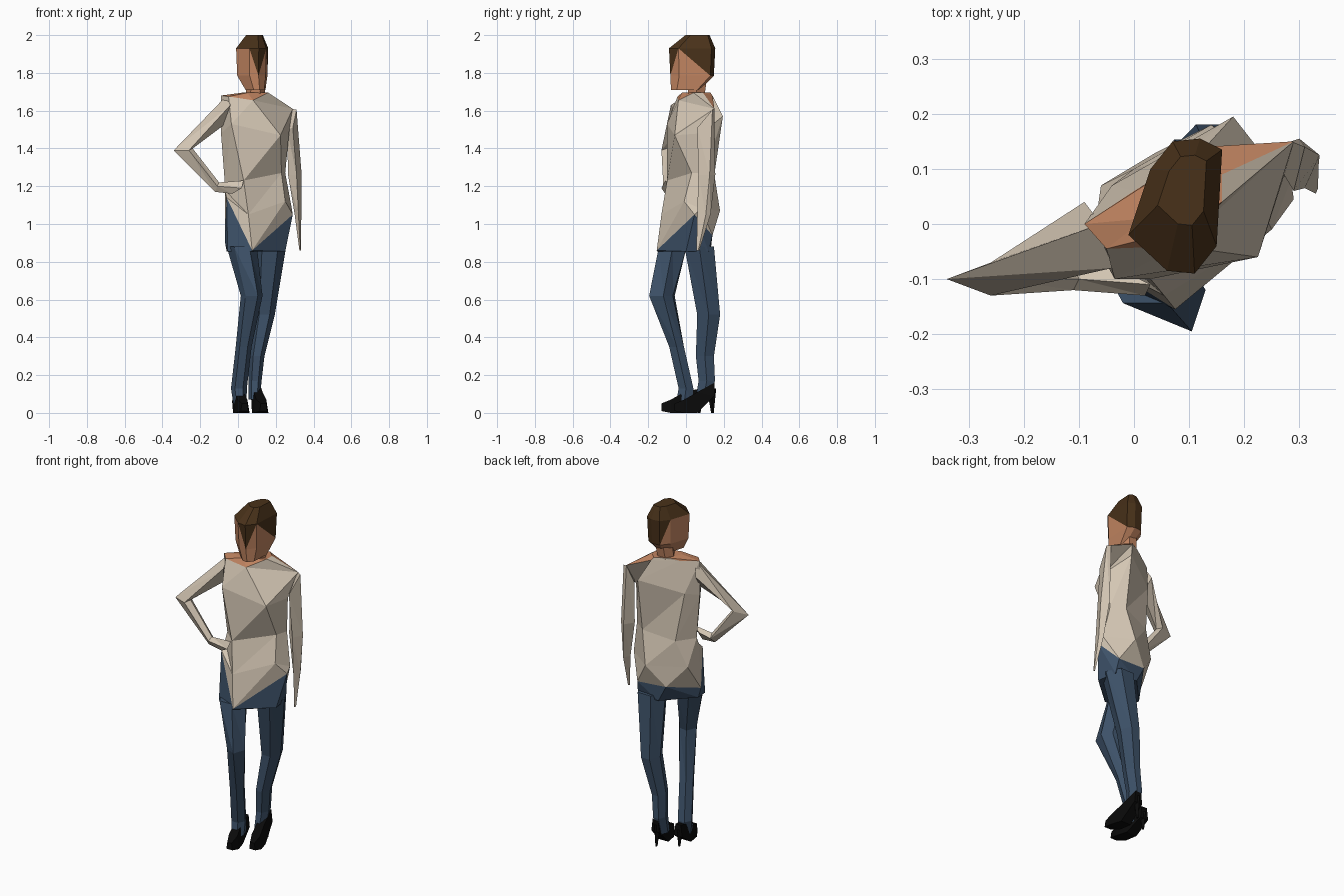
import bpy
import bmesh
from math import cos, sin, tau

cube = bpy.data.objects.get("Cube")
if cube:
    bpy.data.objects.remove(cube, do_unlink=True)


def make_material(name, color):
    material = bpy.data.materials.new(name)
    material.use_nodes = True
    material.diffuse_color = (*color, 1)
    shader = material.node_tree.nodes["Principled BSDF"]
    shader.inputs["Base Color"].default_value = (*color, 1)
    shader.inputs["Roughness"].default_value = 0.9
    return material


knit = make_material("cream knit", (0.65, 0.56, 0.45))
denim = make_material("blue denim", (0.046, 0.082, 0.138))
skin = make_material("warm skin", (0.54, 0.235, 0.12))
hair = make_material("brown hair", (0.066, 0.031, 0.01))
leather = make_material("black leather", (0.003, 0.003, 0.003))


def loft(name, rings, materials, rule=None, flipped=()):
    """Skin a stack of equal rings (hundredths of a unit) with triangles.
    The rule gives a material index from band, side and upper triangle;
    flipped sides take the other diagonal."""
    mesh = bpy.data.meshes.new(name)
    bm = bmesh.new()
    stack = [[bm.verts.new([c / 100 for c in point]) for point in ring]
             for ring in rings]
    for band, (low, high) in enumerate(zip(stack, stack[1:])):
        count = len(low)
        for side in range(count):
            after = (side + 1) % count
            a, b, c, d = low[side], low[after], high[after], high[side]
            if side in flipped:
                triangles = ((a, b, c), (a, c, d))
            else:
                triangles = ((a, b, d), (b, c, d))
            for upper, corners in enumerate(triangles):
                face = bm.faces.new(corners)
                if rule:
                    face.material_index = rule(band, side, upper)
    bm.faces.new(stack[0][::-1])
    cap = bm.faces.new(stack[-1])
    if rule:
        cap.material_index = rule(len(stack) - 1, 0, 0)
    bmesh.ops.recalc_face_normals(bm, faces=bm.faces)
    bm.to_mesh(mesh)
    bm.free()
    for material in materials:
        mesh.materials.append(material)
    obj = bpy.data.objects.new(name, mesh)
    bpy.context.collection.objects.link(obj)
    return obj


def oval(x, y, z, rx, ry, sides=6):
    return [(x + rx * cos(tau * i / sides), y + ry * sin(tau * i / sides), z)
            for i in range(sides)]


def level(z, *points):
    return [(x, y, z) for x, y in points]


# Sweater: right side, front right, front left, left side, back left, back right
hem = [(-6, -7, 114), (7.5, -15.5, 86), (29, 4.5, 105),
       (22, 14, 94), (4, 13, 95), (-7, -4, 91)]
hips = [(-7, -2, 118), (5.5, -13, 105), (25, -1, 112),
        (28.5, 8, 108), (14, 18, 107), (-6, 7, 107)]
waist = [(-7, 0, 122), (3, -10, 123), (23, 3, 127),
         (25, 10, 127), (18, 15, 126), (0, 10, 122)]
chest = [(-9, 0, 148), (-3.5, -10, 153), (22.5, -6, 147),
         (27, 8, 148), (18, 19.5, 157), (-4, 7, 150)]
collar = [(-9, 0, 168), (-5, -4.5, 167.5), (8, -4, 165.5),
          (29, 15, 161), (13, 14, 168), (0, 6, 168)]
loft("sweater", [hem, hips, waist, chest, collar], [knit], flipped=range(6))


# Neckline: bare at the throat and shoulders, knit at left front and back
def neckline_rule(band, side, upper):
    return int(band == 0 and side in (2, 4))


neck_base = level(169.5, (2, 1), (5, -2), (16, 4), (16, 9), (12, 13), (5, 9))
loft("neckline", [collar, neck_base], [skin, knit], neckline_rule)
loft("neck", [oval(9, 5.5, 168, 5, 5), oval(10, 6, 178, 5, 6)], [skin])

# Head: outline runs round from the right temple by way of the face
outline = [(-1, -2), (6, -8.5), (11, -9), (15, -4),
           (16, 13.5), (12, 15.5), (7, 15), (3, 10)]


def head_ring(z, scale, x=9, y=3):
    return [(x + (px - 9) * scale, y + (py - 3) * scale, z)
            for px, py in outline]


def hair_rule(band, side, upper):
    fringe = side in (1, 2, 3, 6) and upper
    return int(band > 1 or band == 1 and (fringe or side in (4, 5)))


loft("head", [head_ring(171, 0.62, 10.2, -0.5), head_ring(178.5, 0.94),
              head_ring(193, 1), head_ring(200, 0.52, 9.5, 6)],
     [skin, hair], hair_rule, flipped=(2, 6))

# Trousers: hip block and two bent legs
seat = level(85.5, (-5.5, -10), (7, -15.3), (25, 0),
             (23, 12), (9, 13), (-6, -3))
loft("trouser_seat", [seat, hem], [denim])
right_knee = level(62, (13, -12), (9, -7), (4, -6),
                   (1.5, -12), (4, -16), (10.5, -19.5))
loft("right_trouser_leg",
     [oval(1, -1, 5, 3.5, 5), oval(0.5, 0, 13, 4.2, 4.5),
      oval(3, -5, 35, 4.2, 4.5), right_knee,
      oval(2, -7, 88, 8, 8.5)], [denim])
loft("left_trouser_leg",
     [oval(8.5, 9, 7, 3, 4.5), oval(9, 11, 17, 3.5, 5),
      oval(10, 10, 30, 4, 5.5), oval(14, 12, 52, 5.5, 7),
      oval(17, 7, 88, 8.5, 9)], [denim])

# Arms: each ring lists the outer, front, inner and back corners
loft("right_arm_on_hip",
     [[(-6, 0, 168), (-4, -8, 163), (-8, -2, 152), (-9, 4, 160)],
      [(-34, -10, 139), (-26, -13, 139), (-24, -10, 140), (-26, -7, 140)],
      [(-12, -10, 117), (-11, -12, 120), (-10, -10, 122), (-11, -7, 120)],
      [(-3, -11, 116), (2, -13, 119), (3, -11, 123), (-3, -8, 121)]],
     [knit])
loft("left_arm",
     [[(31, 14, 160.5), (29, 6, 151), (26, 11, 150), (28.5, 15, 161)],
      level(126, (33.7, 12.5), (31, 6.5), (26.5, 10), (30, 15.5)),
      level(105, (33.5, 10.5), (32, 6), (30, 9), (32, 13)),
      level(86, (33.4, 6.5), (33, 5.5), (32.5, 6), (33, 7))],
     [knit])


# Shoes: sections run from toe to ankle, then a tapered heel
def shoe(side, x, y, lift, toe_shift):
    def section(along, width, bottom, top, shift=0):
        cx, cy = x + shift, y + along
        return [(cx - width, cy, bottom), (cx + width, cy, bottom),
                (cx + width * 0.7, cy, top), (cx - width * 0.7, cy, top)]

    loft(side + "_shoe",
         [section(-16, 2, 1, 5, toe_shift),
          section(-11, 3.8, 0, 7, toe_shift * 0.7),
          section(-4, 3.3, 0, 11, toe_shift * 0.3),
          section(5, 2.6, 6 + lift, 13 + lift)], [leather])
    loft(side + "_shoe_heel",
         [oval(x, y + 4, 0, 0.7, 0.7, 4),
          oval(x, y + 3.5, 10 + lift, 2, 2.5, 4)], [leather])


shoe("right", -0.5, 3, 0, 4)
shoe("left", 9.5, 10, 3, 4)
